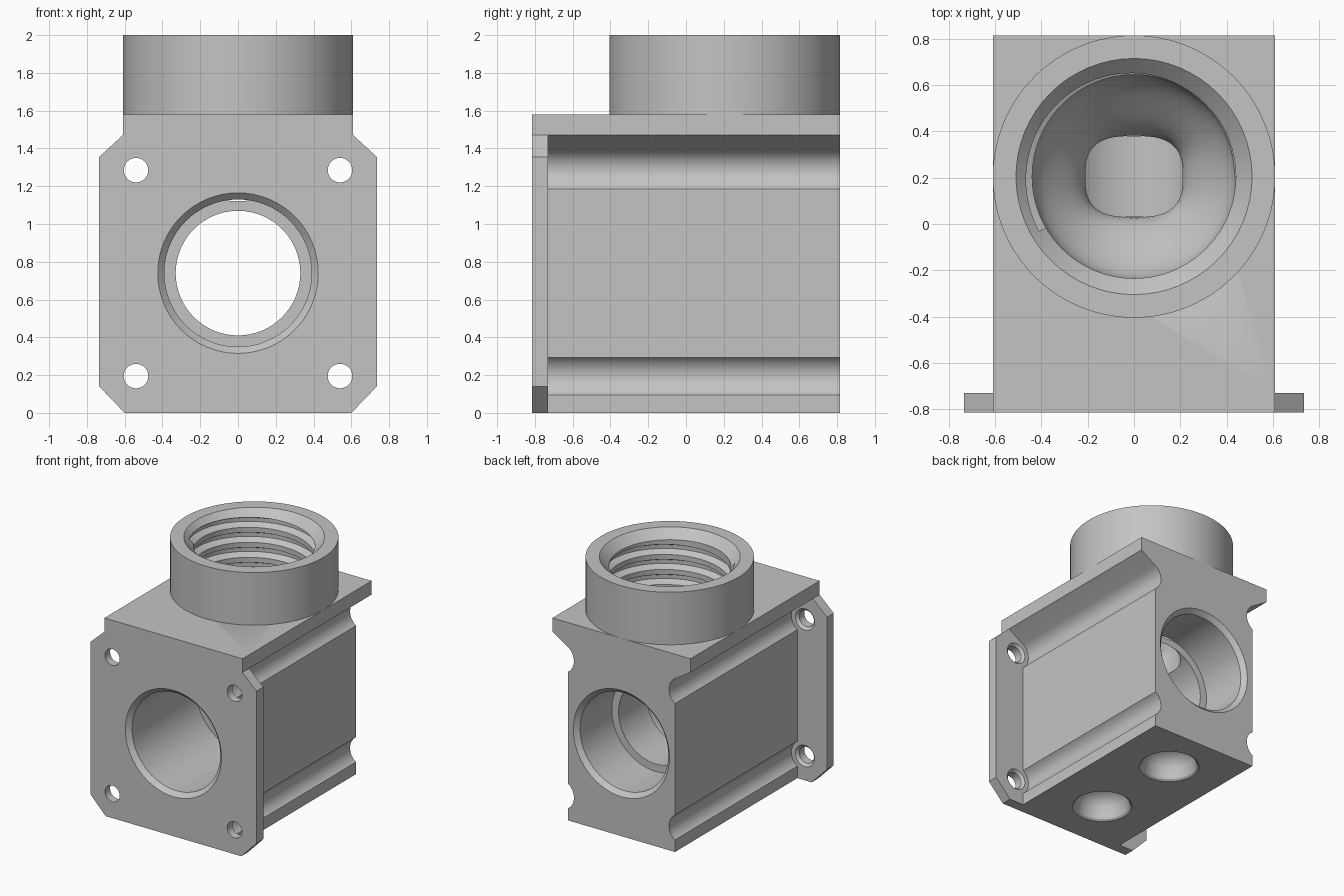
import bpy, bmesh, math
from mathutils import Vector

cube = bpy.data.objects.get("Cube")
if cube:
    bpy.data.objects.remove(cube, do_unlink=True)

grey = bpy.data.materials.new("plain_grey")
grey.use_nodes = True
colour = (0.55, 0.55, 0.55, 1)
grey.diffuse_color = colour
grey.node_tree.nodes["Principled BSDF"].inputs["Base Color"].default_value = colour

SIDES = 64
BORE_Z = 0.74
PORT_Y = 0.205
SCREWS = [(sx * 0.54, z) for sx in (-1, 1) for z in (0.195, 1.285)]


def loft(name, sections):
    """Closed solid through a row of sections with equal point counts."""
    bm = bmesh.new()
    rings = [[bm.verts.new(p) for p in s] for s in sections]
    for a, b in zip(rings, rings[1:]):
        for i in range(len(a)):
            j = (i + 1) % len(a)
            bm.faces.new((a[i], a[j], b[j], b[i]))
    bm.faces.new(rings[0])
    bm.faces.new(rings[-1])
    bmesh.ops.recalc_face_normals(bm, faces=bm.faces[:])
    mesh = bpy.data.meshes.new(name)
    bm.to_mesh(mesh)
    bm.free()
    mesh.materials.append(grey)
    obj = bpy.data.objects.new(name, mesh)
    bpy.context.collection.objects.link(obj)
    return obj


def prism(name, half, y0, y1):
    """Extrude a left-right symmetrical outline along y."""
    outline = half + [(-x, z) for x, z in reversed(half)]
    return loft(name, [[(x, y, z) for x, z in outline] for y in (y0, y1)])


def lathe(name, profile, centre, axis, sides=SIDES):
    """Revolve (distance along axis, radius) pairs."""
    sections = []
    for d, r in profile:
        ring = []
        for i in range(sides):
            a = math.tau * i / sides
            u, v = r * math.cos(a), r * math.sin(a)
            ring.append(Vector(centre) + Vector((u, v, d) if axis == "z" else (u, d, v)))
        sections.append(ring)
    return loft(name, sections)


def cut(target, cutters):
    bpy.context.view_layer.objects.active = target
    for c in cutters:
        c.hide_render = True
        mod = target.modifiers.new(c.name, "BOOLEAN")
        mod.operation = "DIFFERENCE"
        mod.solver = "EXACT"
        mod.object = c
        bpy.ops.object.modifier_apply(modifier=mod.name)


def arc(cx, cz, r, a0, a1, steps=14):
    angles = [math.radians(a0 + (a1 - a0) * i / steps) for i in range(steps + 1)]
    return [(cx + r * math.cos(a), cz + r * math.sin(a)) for a in angles]


# Body with screw channels and flared top plate
body_half = ([(0.473, 0)] + arc(0.54, 0.195, 0.12, 236, 124)
             + arc(0.54, 1.285, 0.12, 236, 122) + [(0.61, 1.47), (0.61, 1.58)])
body = prism("body", body_half, -0.73, 0.815)

# Front flange with chamfered corners
flange = prism("front_flange", [(0.6, 0), (0.735, 0.14), (0.735, 1.355),
                                (0.61, 1.47), (0.61, 1.58)], -0.815, -0.73)

# Round collar on top
collar = lathe("collar", [(1.58, 0.61), (2, 0.61)], (0, PORT_Y, 0), "z", 96)

# Main bore with chamfered mouths and an inner stop ring
bore = lathe("bore_cutter", [(-0.835, 0.445), (-0.78, 0.39), (0.03, 0.39), (0.03, 0.33),
                             (0.38, 0.33), (0.38, 0.39), (0.78, 0.39), (0.835, 0.445)],
             (0, 0, BORE_Z), "y")


# Port: chamfer, round bore, then a funnel into a rounded slot
def port_section(z, t):
    ring = []
    for i in range(SIDES):
        a = math.tau * i / SIDES
        c, s = math.cos(a), math.sin(a)
        slot_x = 0.21 * math.copysign(abs(c) ** 0.7, c)
        slot_y = 0.175 * math.copysign(abs(s) ** 0.7, s)
        r = 0.44 + max(0, z - 1.93)
        ring.append((r * c * (1 - t) + slot_x * t,
                     PORT_Y + r * s * (1 - t) + slot_y * t, z))
    return ring


port_rows = [port_section(2.02, 0), port_section(1.93, 0)]
STEPS = 10
for k in range(STEPS + 1):
    f = k / STEPS
    port_rows.append(port_section(1.5 - 0.38 * f, f * f * (3 - 2 * f)))
port_rows.append(port_section(0.8, 1))
port = loft("port_cutter", port_rows)

# Helical thread groove
PITCH, TURNS, SEG = 0.12, 3.6, 48
thread_rows = []
for i in range(int(TURNS * SEG) + 1):
    a = math.tau * i / SEG
    z = 1.51 + PITCH * i / SEG
    thread_rows.append([(r * math.cos(a), PORT_Y + r * math.sin(a), z + dz)
                        for r, dz in ((0.42, -0.05), (0.49, -0.015),
                                      (0.49, 0.015), (0.42, 0.05))])
thread = loft("thread_cutter", thread_rows)

# Screw holes, countersunk at the back of the flange
screws = [lathe("screw_cutter", [(-0.84, 0.065), (-0.75, 0.065), (-0.72, 0.095)],
                (x, 0, z), "y", 32) for x, z in SCREWS]

# Rounded recesses underneath
recesses = [lathe("recess_cutter", [(-0.01, 0.25), (0, 0.225), (0.012, 0.21), (0.04, 0.2),
                                    (0.1, 0.19), (0.15, 0.16), (0.18, 0.11), (0.2, 0.04)],
                  (0, y, 0), "z", 48) for y in (-0.37, 0.41)]

cut(body, [bore, port, thread] + recesses)
cut(flange, [bore] + screws)
cut(collar, [port, thread])
for c in [bore, port, thread] + screws + recesses:
    bpy.data.objects.remove(c, do_unlink=True)

# Smooth round walls, keep machined edges crisp
bpy.ops.object.select_all(action="DESELECT")
for obj in (body, flange, collar):
    obj.select_set(True)
bpy.context.view_layer.objects.active = body
bpy.ops.object.shade_smooth_by_angle(angle=math.radians(30))
